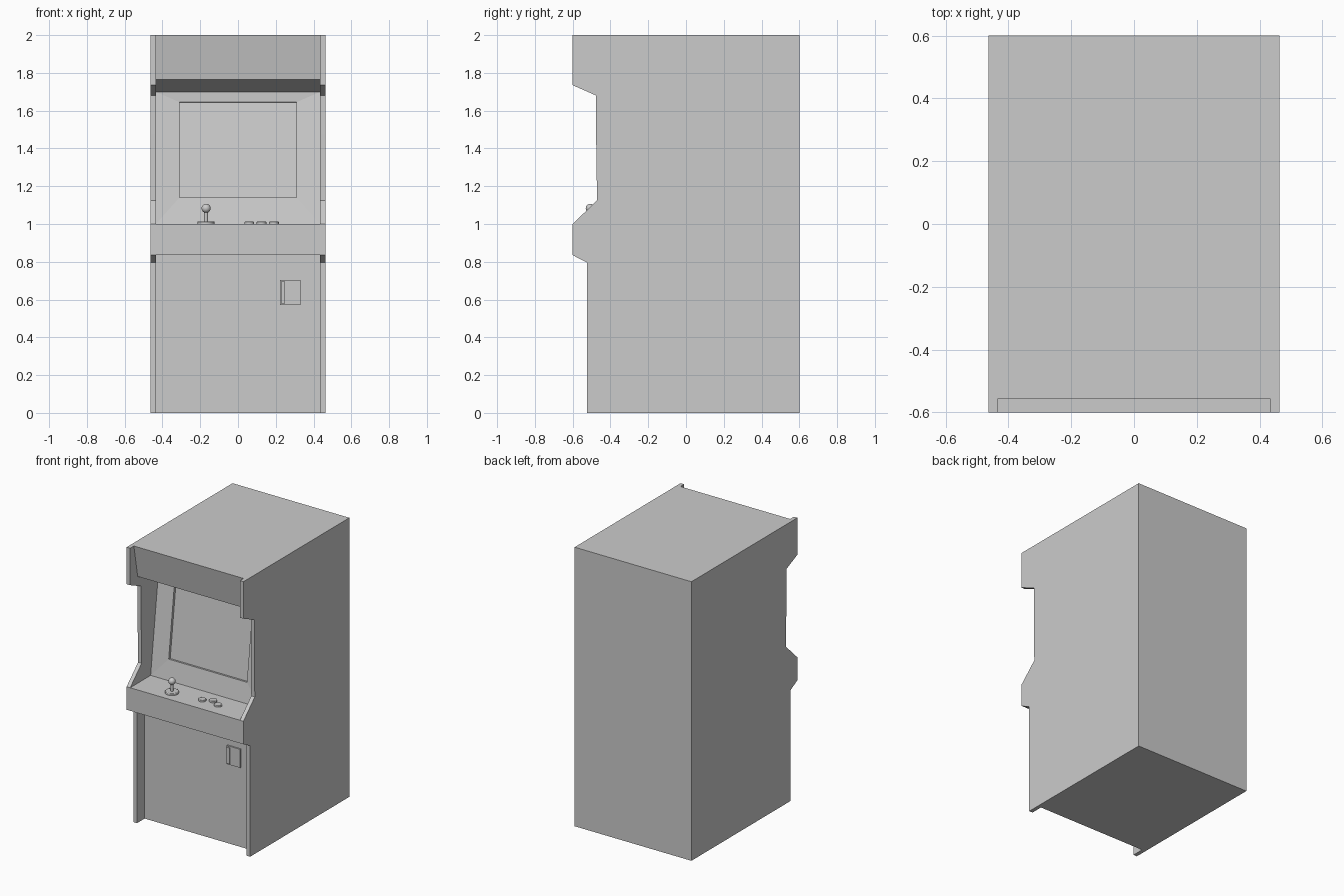
import bpy, bmesh

if "Cube" in bpy.data.objects:
    bpy.data.objects.remove(bpy.data.objects["Cube"])

HALF, INNER = 0.463, 0.435      # cabinet half width, half width between the side panels
BEZEL_Y, BEZEL_TOP_Y = -0.368, -0.28


def finish(name, bm):
    bmesh.ops.recalc_face_normals(bm, faces=bm.faces)
    mesh = bpy.data.meshes.new(name)
    bm.to_mesh(mesh)
    bm.free()
    ob = bpy.data.objects.new(name, mesh)
    bpy.context.collection.objects.link(ob)
    return ob


def extruded(profile, x0, x1):
    """Closed (y, z) profile swept along x."""
    bm = bmesh.new()
    face = bm.faces.new([bm.verts.new((x0, y, z)) for y, z in profile])
    new = bmesh.ops.extrude_face_region(bm, geom=[face])["geom"]
    bmesh.ops.translate(bm, vec=(x1 - x0, 0, 0),
                        verts=[v for v in new if isinstance(v, bmesh.types.BMVert)])
    bmesh.ops.recalc_face_normals(bm, faces=bm.faces)
    return bm


def box(name, x0, x1, y0, y1, z0, z1):
    return finish(name, extruded([(y0, z0), (y1, z0), (y1, z1), (y0, z1)], x0, x1))


def smooth(ob):
    bpy.ops.object.select_all(action='DESELECT')
    ob.select_set(True)
    bpy.context.view_layer.objects.active = ob
    bpy.ops.object.shade_smooth_by_angle()


def disc(name, x, y, z0, z1, r, bevel=0.0):
    bpy.ops.mesh.primitive_cylinder_add(vertices=32, radius=r, depth=z1 - z0,
                                        location=(x, y, (z0 + z1) / 2))
    ob = bpy.context.object
    ob.name = name
    if bevel:
        mod = ob.modifiers.new("rounded_rim", 'BEVEL')
        mod.width, mod.segments = bevel, 2
    smooth(ob)


# Side panels
side = [(-0.523, 0), (0.6, 0), (0.6, 2), (-0.6, 2), (-0.6, 1.735), (-0.476, 1.68),
        (-0.476, 1.48), (-0.471, 1.125), (-0.6, 1.0), (-0.6, 0.835), (-0.523, 0.795)]
for label, s in (("left", -1), ("right", 1)):
    finish(label + "_side_panel", extruded(side, s * INNER, s * HALF))

# Cabinet body: lower front, control panel, screen surround, marquee
body = [(-0.436, 0), (0.6, 0), (0.6, 2), (-0.558, 2), (-0.515, 1.765), (BEZEL_TOP_Y, 1.70),
        (BEZEL_Y, 1.0), (-0.6, 1.0), (-0.6, 0.835), (-0.436, 0.835)]
bm = extruded(body, -INNER, INNER)


def bezel_y(z):
    return BEZEL_Y + (BEZEL_TOP_Y - BEZEL_Y) * (z - 1.0) / 0.7


# Sloping bezel, then the recessed screen
face = min(bm.faces, key=lambda f: (f.calc_center_median()
           - type(f.normal)((0, bezel_y(1.35), 1.35))).length if abs(f.normal.x) < 0.5 else 9)
for step in range(2):
    face = bmesh.ops.extrude_discrete_faces(bm, faces=[face])["faces"][0]
    for v in face.verts:
        if step == 0:
            v.co.z = 1.645 if v.co.z > 1.35 else 1.14
            v.co.x = 0.31 if v.co.x > 0 else -0.31
            v.co.y = bezel_y(v.co.z) + 0.008
        else:
            v.co.y += 0.018
            v.co.z -= 0.0023
finish("cabinet_body", bm)

# Coin door with its slot plate
box("coin_door", 0.222, 0.33, -0.446, -0.43, 0.571, 0.704)
box("coin_slot_plate", 0.228, 0.25, -0.454, -0.44, 0.58, 0.695)

# Joystick
JX, JY = -0.169, -0.507
disc("joystick_base", JX, JY, 0.995, 1.014, 0.045, 0.004)
disc("joystick_shaft", JX, JY, 1.0, 1.08, 0.01)
bpy.ops.mesh.primitive_uv_sphere_add(segments=24, ring_count=12, radius=0.024,
                                     location=(JX, JY, 1.083))
bpy.context.object.name = "joystick_ball"
smooth(bpy.context.object)

# Buttons
for i, (x, y) in enumerate([(0.06, -0.49), (0.125, -0.46), (0.19, -0.496)]):
    disc(f"button_{i + 1}", x, y, 0.995, 1.012, 0.026, 0.003)
